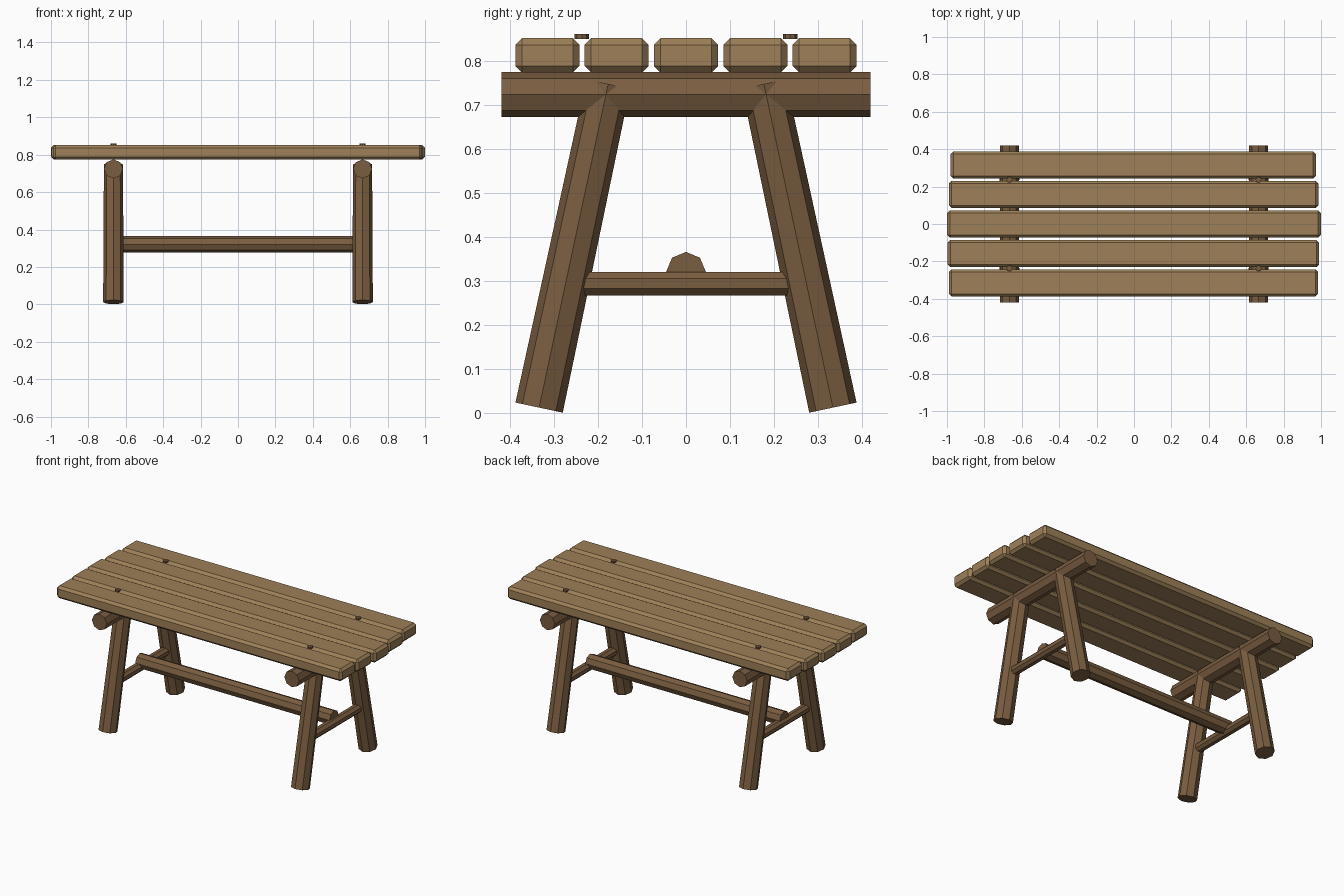
import bpy, bmesh, math
from mathutils import Vector, Matrix

cube = bpy.data.objects.get("Cube")
if cube:
    bpy.data.objects.remove(cube, do_unlink=True)


def material(name, color):
    m = bpy.data.materials.new(name)
    m.use_nodes = True
    m.diffuse_color = color
    m.node_tree.nodes["Principled BSDF"].inputs["Base Color"].default_value = color
    return m


light_wood = material("light_wood", (0.34, 0.215, 0.098, 1))
dark_wood = material("dark_wood", (0.195, 0.11, 0.051, 1))


def add_object(name, bm, mat):
    mesh = bpy.data.meshes.new(name)
    bm.to_mesh(mesh)
    bm.free()
    mesh.materials.append(mat)
    obj = bpy.data.objects.new(name, mesh)
    bpy.context.collection.objects.link(obj)
    return obj


def pole(name, start, end, r1, r2=None, turn=0.0, side=(1, 0, 0)):
    """Eight-sided pole between two points; one corner points along side, plus turn."""
    start, end = Vector(start), Vector(end)
    axis = (end - start).normalized()
    u = Vector(side)
    u = (u - axis * u.dot(axis)).normalized()
    v = axis.cross(u)
    rot = Matrix((u, v, axis)).transposed().to_4x4()
    bm = bmesh.new()
    bmesh.ops.create_cone(bm, cap_ends=True, segments=8, radius1=r1,
                          radius2=r2 or r1, depth=(end - start).length)
    # create_cone puts a corner on its local y axis, which an eighth turn keeps
    bmesh.ops.transform(bm, verts=bm.verts, matrix=Matrix.Translation((start + end) / 2)
                        @ rot @ Matrix.Rotation(turn, 4, 'Z'))
    return add_object(name, bm, dark_wood)


# Tabletop planks: centre y, left end, right end
planks = [(-0.315, -0.99, 0.985), (-0.158, -0.997, 0.99), (0, -1, 1),
          (0.158, -0.99, 0.986), (0.315, -0.98, 0.972)]
for i, (y, x0, x1) in enumerate(planks):
    bm = bmesh.new()
    bmesh.ops.create_cube(bm, size=1)
    bmesh.ops.scale(bm, vec=(x1 - x0, 0.146, 0.078), verts=bm.verts)
    bmesh.ops.translate(bm, vec=((x0 + x1) / 2, y, 0.813), verts=bm.verts)
    bmesh.ops.bevel(bm, geom=bm.edges[:], offset=0.015, segments=1, affect='EDGES')
    add_object(f"plank_{i + 1}", bm, light_wood)

# Two trestles
TRESTLE_X = 0.666
for end, sx in (("right", -1), ("left", 1)):
    x = sx * TRESTLE_X
    pole(f"{end}_top_beam", (x, -0.42, 0.724), (x, 0.42, 0.724), 0.051, side=(0, 0, 1))
    pole(f"{end}_cross_rail", (x, -0.25, 0.294), (x, 0.25, 0.294), 0.029,
         turn=math.pi / 8, side=(0, 0, 1))
    for face, sy in (("front", -1), ("back", 1)):
        pole(f"{end}_{face}_leg", (x, sy * 0.334, 0.012), (x, sy * 0.177, 0.748),
             0.055, 0.051)
        # Nail head over the gap between the outer planks
        pole(f"{end}_{face}_nail", (x, sy * 0.237, 0.85), (x, sy * 0.237, 0.861), 0.016)

# Long stretcher joining the trestles
pole("long_stretcher", (-0.68, 0, 0.321), (0.665, 0, 0.321), 0.045, side=(0, 0, 1))
